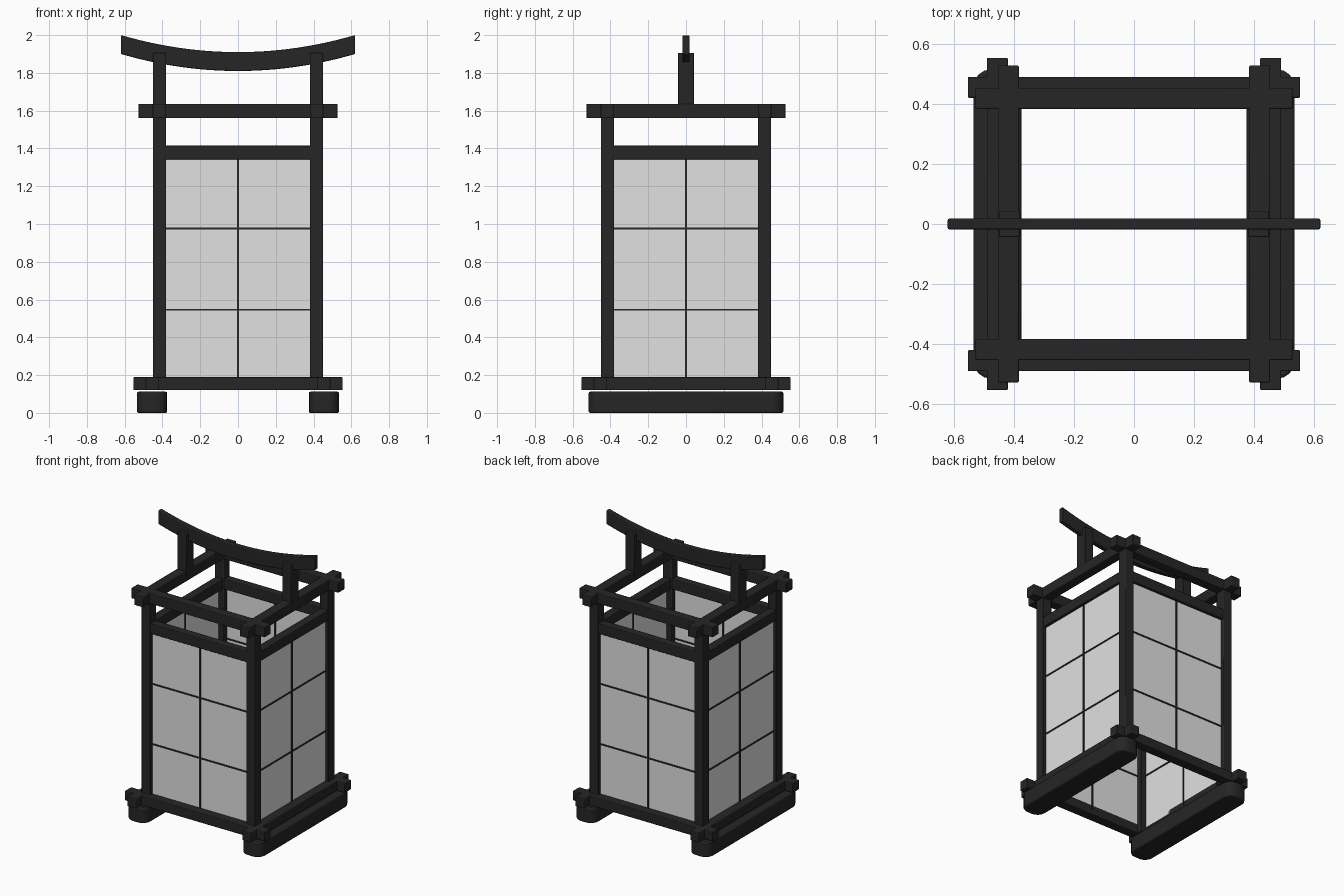
import bpy, bmesh, math

if "Cube" in bpy.data.objects:
    bpy.data.objects.remove(bpy.data.objects["Cube"])


def material(name, rgb):
    m = bpy.data.materials.new(name)
    m.diffuse_color = (*rgb, 1)
    m.use_nodes = True
    m.node_tree.nodes["Principled BSDF"].inputs["Base Color"].default_value = m.diffuse_color
    return m


WOOD = material("black wood", (0.019, 0.019, 0.019))
PAPER = material("white paper", (0.75, 0.75, 0.75))


def finish(name, bm, mat, bevel=0.0):
    bmesh.ops.recalc_face_normals(bm, faces=bm.faces)
    me = bpy.data.meshes.new(name)
    bm.to_mesh(me)
    bm.free()
    me.materials.append(mat)
    ob = bpy.data.objects.new(name, me)
    bpy.context.collection.objects.link(ob)
    if bevel:
        mod = ob.modifiers.new("soft edges", "BEVEL")
        mod.width, mod.segments, mod.limit_method = bevel, 2, "ANGLE"
    bpy.ops.object.select_all(action="DESELECT")
    ob.select_set(True)
    bpy.context.view_layer.objects.active = ob
    bpy.ops.object.shade_smooth_by_angle(angle=math.radians(35))
    return ob


def box(name, lo, hi, mat=WOOD, bevel=0.004, turn=0.0):
    """Box between two corners, optionally turned about the z axis."""
    bm = bmesh.new()
    bmesh.ops.create_cube(bm, size=1)
    for v in bm.verts:
        v.co = [(a + b) / 2 + c * (b - a) for a, b, c in zip(lo, hi, v.co)]
    ob = finish(name, bm, mat, bevel)
    ob.rotation_euler.z = turn
    return ob


def prism(name, pts, place, depth, bevel):
    """Extrude a flat outline; place maps (u, v, w) to a position."""
    bm = bmesh.new()
    rings = [[bm.verts.new(place(u, v, w)) for u, v in pts] for w in depth]
    n = len(pts)
    bm.faces.new(rings[0])
    bm.faces.new(rings[1][::-1])
    for i in range(n):
        j = (i + 1) % n
        bm.faces.new((rings[0][i], rings[0][j], rings[1][j], rings[1][i]))
    return finish(name, bm, WOOD, bevel)


# Four identical sides, each built at the front and turned
for k, side in enumerate(("front", "right", "back", "left")):
    t = k * math.pi / 2
    box(side + "_corner_post", (-0.45, -0.45, 0.12), (-0.38, -0.38, 1.60), turn=t)
    box(side + "_base_beam", (-0.553, -0.49, 0.12), (0.553, -0.42, 0.189), turn=t)
    box(side + "_top_beam", (-0.527, -0.453, 1.56), (0.527, -0.383, 1.635), turn=t)
    box(side + "_panel_rail", (-0.40, -0.447, 1.342), (0.40, -0.387, 1.416), turn=t)
    box(side + "_paper", (-0.40, -0.426, 0.16), (0.40, -0.42, 1.37), PAPER, 0, t)
    # Thin lattice bars
    box(side + "_upright_bar", (-0.006, -0.431, 0.16), (0.006, -0.415, 1.37), bevel=0, turn=t)
    for z in (0.546, 0.977):
        box(side + "_cross_bar", (-0.40, -0.431, z - 0.005), (0.40, -0.415, z + 0.005), bevel=0, turn=t)

# Feet with rounded ends, and handle uprights
R = 0.06
outline = []
for cx, cy, a0 in ((1, 1, 0), (-1, 1, 90), (-1, -1, 180), (1, -1, 270)):
    for i in range(5):
        a = math.radians(a0 + i * 22.5)
        outline.append((cx * (0.08 - R) + R * math.cos(a),
                        cy * (0.515 - R) + R * math.sin(a)))
for s, side in ((-1, "left"), (1, "right")):
    prism(side + "_foot", outline, lambda u, v, w, s=s: (u + s * 0.455, v, w), (0, 0.112), 0.008)
    x = s * 0.415
    box(side + "_handle_upright", (x - 0.035, -0.043, 1.60), (x + 0.035, 0.043, 1.905))

# Curved handle
N = 24
xs = [-0.62 + 1.24 * i / N for i in range(N + 1)]
sag = lambda x: 0.09 * (x / 0.62) ** 2
arc = [(x, 1.81 + sag(x)) for x in xs] + [(x, 1.91 + sag(x)) for x in reversed(xs)]
prism("curved_handle", arc, lambda u, v, w: (u, w, v), (-0.018, 0.018), 0.005)
